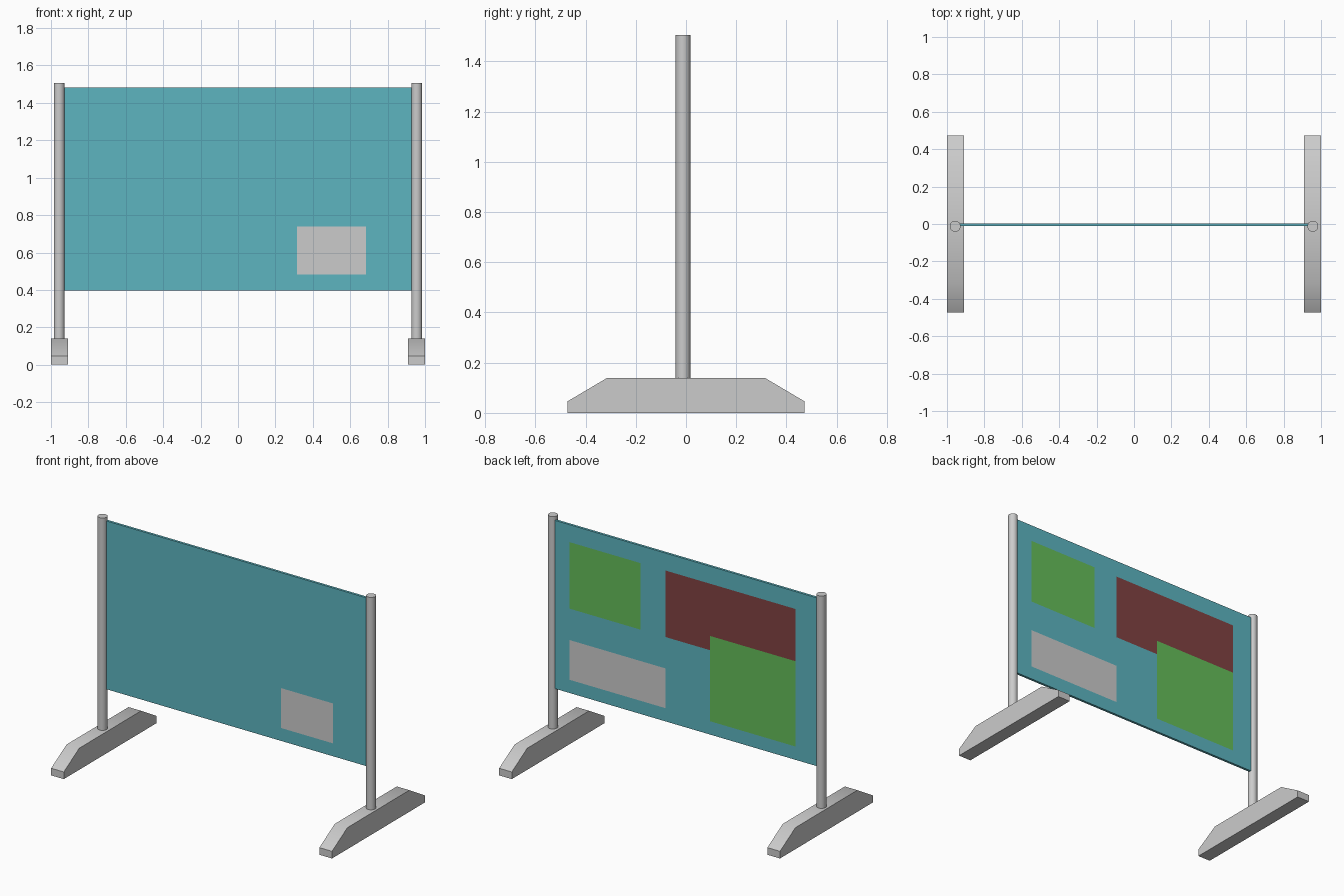
import bpy, bmesh, math

if "Cube" in bpy.data.objects:
    bpy.data.objects.remove(bpy.data.objects["Cube"])

TEAL, GREEN, RED = (0.11, 0.46, 0.53, 1), (0.13, 0.51, 0.10, 1), (0.22, 0.055, 0.055, 1)
POST_X, POST_Y = 0.956, -0.012
PANEL_FRONT, PANEL_BACK = -0.012, 0.004


def material(name, colour):
    mat = bpy.data.materials.new(name)
    mat.diffuse_color = colour
    mat.use_nodes = True
    mat.node_tree.nodes["Principled BSDF"].inputs["Base Color"].default_value = mat.diffuse_color
    return mat


def finish(name, bm, mat=None):
    mesh = bpy.data.meshes.new(name)
    bm.to_mesh(mesh)
    bm.free()
    obj = bpy.data.objects.new(name, mesh)
    bpy.context.collection.objects.link(obj)
    if mat:
        mesh.materials.append(mat)
    return obj


def smooth(obj, degrees):
    bpy.ops.object.select_all(action='DESELECT')
    obj.select_set(True)
    bpy.context.view_layer.objects.active = obj
    bpy.ops.object.shade_smooth_by_angle(angle=math.radians(degrees))


def sheet(name, x0, x1, z0, z1, y, facing, mat=None):
    """Thin paper rectangle; facing is -1 for the front, 1 for the back."""
    bm = bmesh.new()
    corners = [(x0, z0), (x1, z0), (x1, z1), (x0, z1)]
    if facing > 0:
        corners.reverse()
    bm.faces.new([bm.verts.new((x, y, z)) for x, z in corners])
    return finish(name, bm, mat)


teal, green, red = material("teal", TEAL), material("green", GREEN), material("dark_red", RED)

# Feet and posts
foot_profile = [(-0.472, 0), (0.472, 0), (0.472, 0.046), (0.315, 0.139),
                (-0.315, 0.139), (-0.472, 0.046)]
for side, sign in (("left", -1), ("right", 1)):
    bm = bmesh.new()
    face = bm.faces.new([bm.verts.new((sign * 0.955 - 0.045, y, z)) for y, z in foot_profile])
    ext = bmesh.ops.extrude_face_region(bm, geom=[face])
    moved = [v for v in ext["geom"] if isinstance(v, bmesh.types.BMVert)]
    bmesh.ops.translate(bm, verts=moved, vec=(0.09, 0, 0))
    bmesh.ops.recalc_face_normals(bm, faces=bm.faces)
    smooth(finish(side + "_foot", bm), 40)

    bpy.ops.mesh.primitive_cylinder_add(vertices=32, radius=0.029, depth=1.376,
                                        location=(sign * POST_X, POST_Y, 0.818))
    post = bpy.context.object
    post.name = side + "_post"
    smooth(post, 30)

# Board panel
bm = bmesh.new()
bmesh.ops.create_cube(bm, size=1)
bmesh.ops.scale(bm, verts=bm.verts, vec=(2 * POST_X, PANEL_BACK - PANEL_FRONT, 1.083))
bmesh.ops.translate(bm, verts=bm.verts, vec=(0, (PANEL_BACK + PANEL_FRONT) / 2, 0.9395))
finish("panel", bm, teal)

# Pinned sheets
back = PANEL_BACK + 0.002
sheet("front_notice", 0.315, 0.685, 0.482, 0.739, PANEL_FRONT - 0.002, -1)
sheet("back_notice", 0.143, 0.824, 0.484, 0.74, back, 1)
sheet("back_small_green_poster", 0.321, 0.824, 0.942, 1.37, back, 1, green)
sheet("back_red_poster", -0.784, 0.143, 0.942, 1.37, back, 1, red)
sheet("back_large_green_poster", -0.784, -0.178, 0.486, 1.035, back + 0.002, 1, green)
